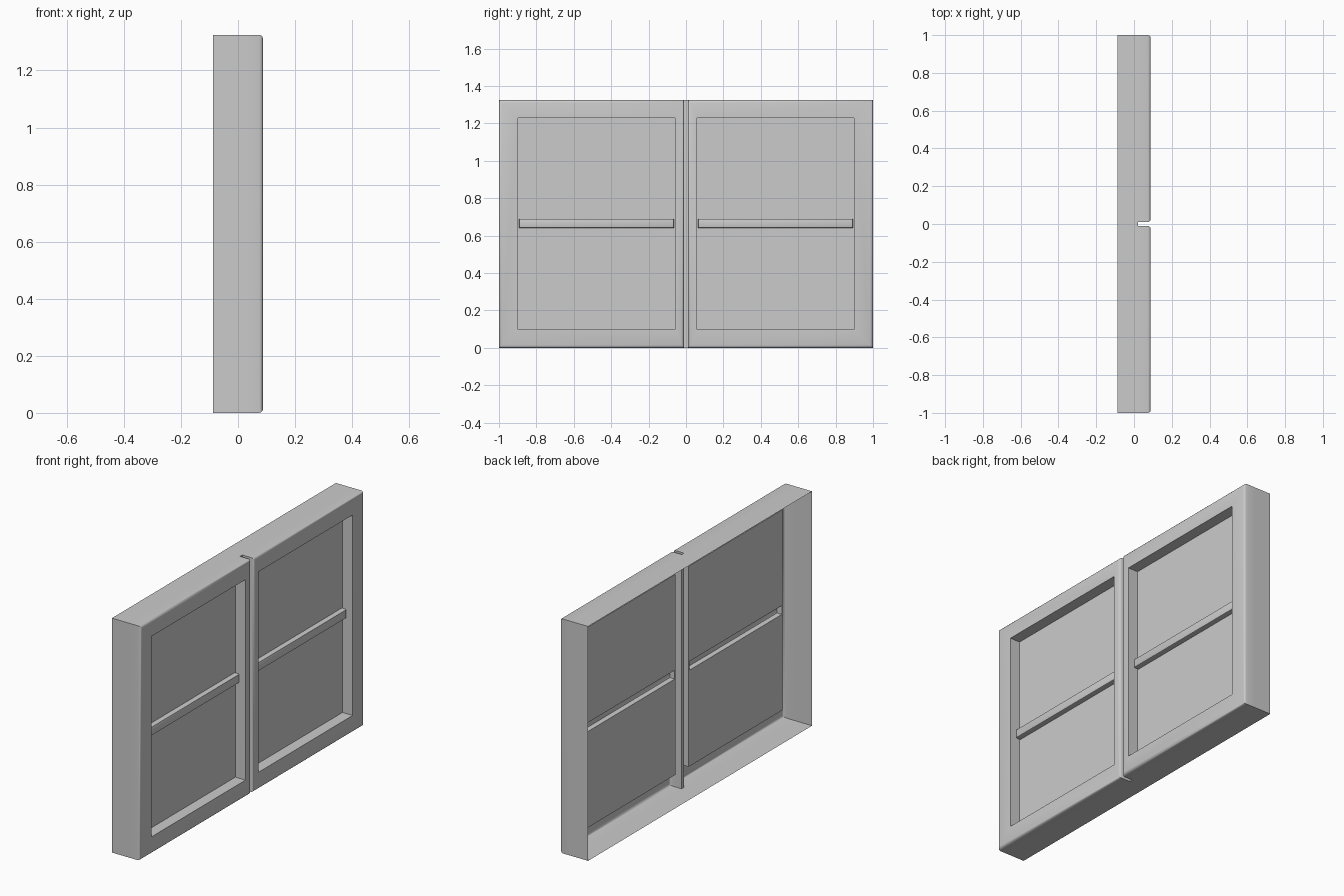
import bpy, bmesh
from mathutils import Vector

if "Cube" in bpy.data.objects:
    bpy.data.objects.remove(bpy.data.objects["Cube"])

XB, XS, XF = -0.088, 0.02, 0.088      # open back, slot floor, front
XP, XBAR = 0.025, 0.055               # pane plane, bar front
H, G = 1.325, 0.01                    # height, half slot width
OPEN = (0.059, 0.898, 0.097, 1.23)    # opening y0, y1, z0, z1
BAR = (0.065, 0.892, 0.64, 0.69)


def rect(x, r):
    y0, y1, z0, z1 = r
    return [Vector(p) for p in ((x, y0, z0), (x, y1, z0), (x, y1, z1), (x, y0, z1))]


def quad(bm, pts, facing):
    f = bm.faces.new([bm.verts.new(p) for p in pts])
    f.normal_update()
    if f.normal.dot(Vector(facing)) < 0:
        f.normal_flip()


SIDES = [(0, 0, -1), (0, 1, 0), (0, 0, 1), (0, -1, 0)]   # order of rect edges


def band(bm, a, b, facings):
    for i, d in enumerate(facings):
        if d:
            j = (i + 1) % 4
            quad(bm, [a[i], a[j], b[j], b[i]], d)


def finish(bm, name, bevel=0, segs=2, pick=None):
    bmesh.ops.remove_doubles(bm, verts=bm.verts, dist=1e-5)
    if bevel:
        bmesh.ops.bevel(bm, geom=[e for e in bm.edges if pick(e)], offset=bevel,
                        segments=segs, profile=0.5, affect='EDGES')
    me = bpy.data.meshes.new(name)
    bm.to_mesh(me)
    bm.free()
    ob = bpy.data.objects.new(name, me)
    bpy.context.collection.objects.link(ob)
    m = ob.modifiers.new("mirror", 'MIRROR')
    m.use_axis = (False, True, False)
    bpy.ops.object.select_all(action='DESELECT')
    ob.select_set(True)
    bpy.context.view_layer.objects.active = ob
    bpy.ops.object.shade_smooth_by_angle(angle=0.6)


# Rear surround: open-backed walls and the floor of the centre slot
bm = bmesh.new()
full = (0, 1, 0, H)
band(bm, rect(XB, full), rect(XS, full), SIDES[:3] + [None])
quad(bm, rect(XS, (0, G, 0, H)), (1, 0, 0))
finish(bm, "surround")

# Sash: front frame with rounded outer edges and inward reveal
bm = bmesh.new()
outer = (G, 1, 0, H)
band(bm, rect(XS, outer), rect(XF, outer), SIDES)
band(bm, rect(XF, outer), rect(XF, OPEN), [(1, 0, 0)] * 4)
band(bm, rect(XF, OPEN), rect(XP, OPEN), [tuple(-c for c in d) for d in SIDES])


def outer_edge(e):
    on = lambda v: (abs(v.co.x - XF) < 1e-4 and
                    min(abs(v.co.y - G), abs(v.co.y - 1)) < 1e-4)
    return all(on(v) for v in e.verts)


finish(bm, "sash_frame", 0.015, 3, outer_edge)

# Pane: recessed panel, open behind the bar
bm = bmesh.new()
band(bm, rect(XP, OPEN), rect(XP, BAR), [(1, 0, 0)] * 4)
finish(bm, "pane")

# Glazing bar: hollow raised strip across the pane
bm = bmesh.new()
band(bm, rect(XP, BAR), rect(XBAR, BAR), SIDES)
quad(bm, rect(XBAR, BAR), (1, 0, 0))
finish(bm, "glazing_bar", 0.007, 2,
       lambda e: all(abs(v.co.x - XBAR) < 1e-4 for v in e.verts))
